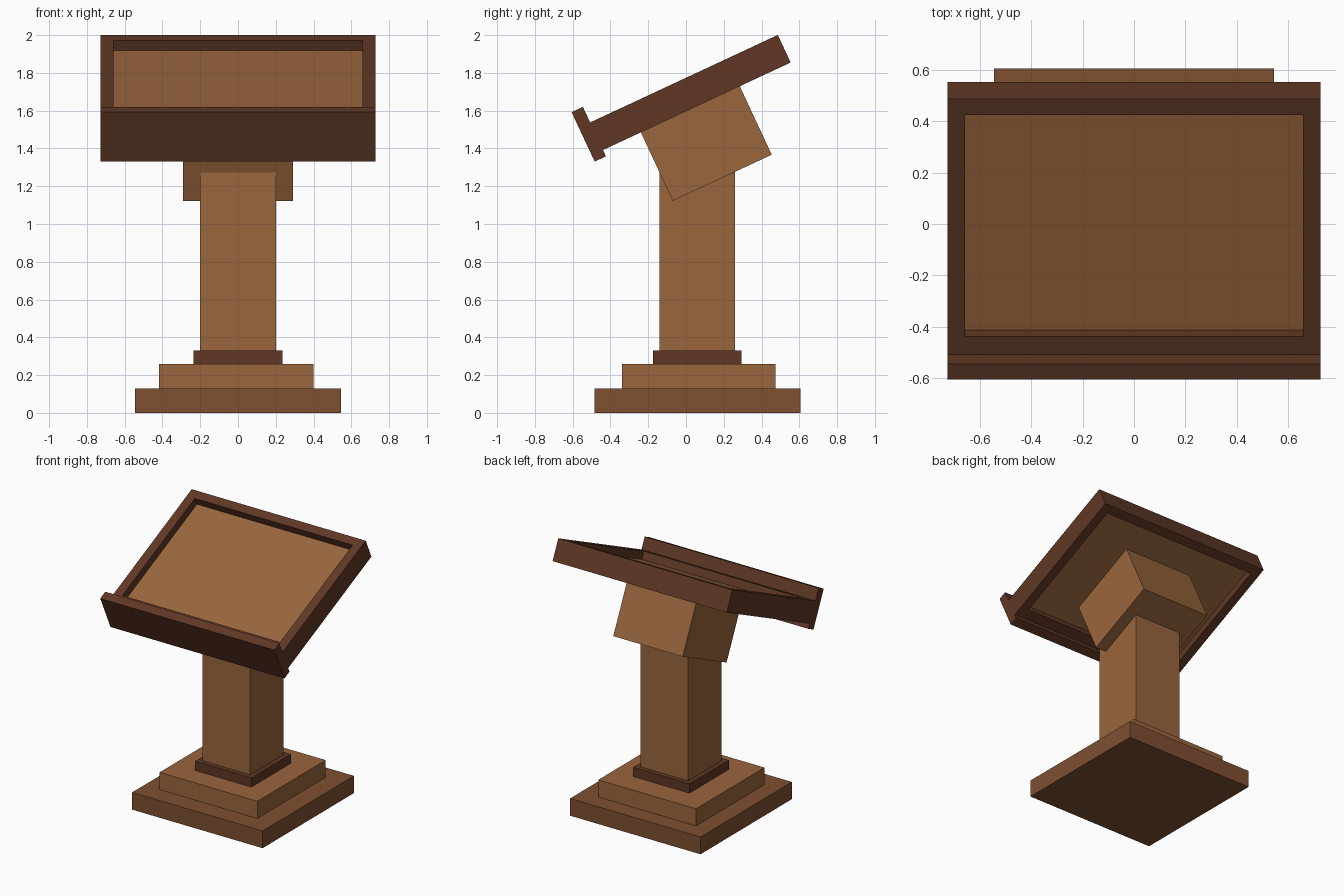
import bpy, bmesh
from math import radians
from mathutils import Matrix

if "Cube" in bpy.data.objects:
    bpy.data.objects.remove(bpy.data.objects["Cube"])

TILT = Matrix.Rotation(radians(25), 4, 'X')


def material(name, rgb):
    m = bpy.data.materials.new(name)
    m.diffuse_color = (*rgb, 1)
    m.use_nodes = True
    m.node_tree.nodes["Principled BSDF"].inputs["Base Color"].default_value = m.diffuse_color
    return m


LIGHT = material("light_wood", (0.32, 0.133, 0.047))
MEDIUM = material("medium_wood", (0.21, 0.08, 0.031))
DARK = material("dark_wood", (0.115, 0.039, 0.018))


def finish(name, bm, mat, tilted):
    if tilted:
        bm.transform(TILT)
    bmesh.ops.recalc_face_normals(bm, faces=bm.faces)
    mesh = bpy.data.meshes.new(name)
    bm.to_mesh(mesh)
    bm.free()
    mesh.materials.append(mat)
    bpy.context.collection.objects.link(bpy.data.objects.new(name, mesh))


def box(name, x, y, z, mat, tilted=False):
    """Box from (min, max) ranges, optionally in the tilted desk frame."""
    bm = bmesh.new()
    size = [b - a for a, b in (x, y, z)]
    mid = [(a + b) / 2 for a, b in (x, y, z)]
    bmesh.ops.create_cube(bm, size=1, matrix=Matrix.Translation(mid) @ Matrix.Diagonal((*size, 1)))
    finish(name, bm, mat, tilted)


def ring(name, outer, inner, z, mat):
    """Rectangular frame; outer and inner are (half width, y min, y max)."""
    bm = bmesh.new()

    def loop(r, h):
        w, a, b = r
        return [bm.verts.new((px, py, h)) for px, py in ((-w, a), (w, a), (w, b), (-w, b))]

    loops = [loop(outer, z[0]), loop(outer, z[1]), loop(inner, z[1]), loop(inner, z[0])]
    for k in range(4):
        p, q = loops[k], loops[(k + 1) % 4]
        for i in range(4):
            j = (i + 1) % 4
            bm.faces.new((p[i], p[j], q[j], q[i]))
    finish(name, bm, mat, True)


# stepped base and column
box("base_plinth", (-0.545, 0.545), (-0.485, 0.605), (0, 0.13), MEDIUM)
box("base_step", (-0.417, 0.4), (-0.34, 0.475), (0.13, 0.26), LIGHT)
box("column_collar", (-0.235, 0.235), (-0.175, 0.295), (0.26, 0.33), DARK)
box("column", (-0.2, 0.2), (-0.14, 0.26), (0.33, 1.28), LIGHT)

# tilted desk: support block, recessed panel, frame and front ledge
box("support_block", (-0.29, 0.29), (0.411, 0.989), (1.047, 1.52), LIGHT, True)
box("desk_panel", (-0.66, 0.66), (0.266, 1.219), (1.498, 1.549), LIGHT, True)
ring("desk_frame", (0.727, 0.19, 1.286), (0.659, 0.266, 1.219), (1.447, 1.608), DARK)
box("book_ledge", (-0.727, 0.727), (0.124, 0.19), (1.41, 1.699), DARK, True)
